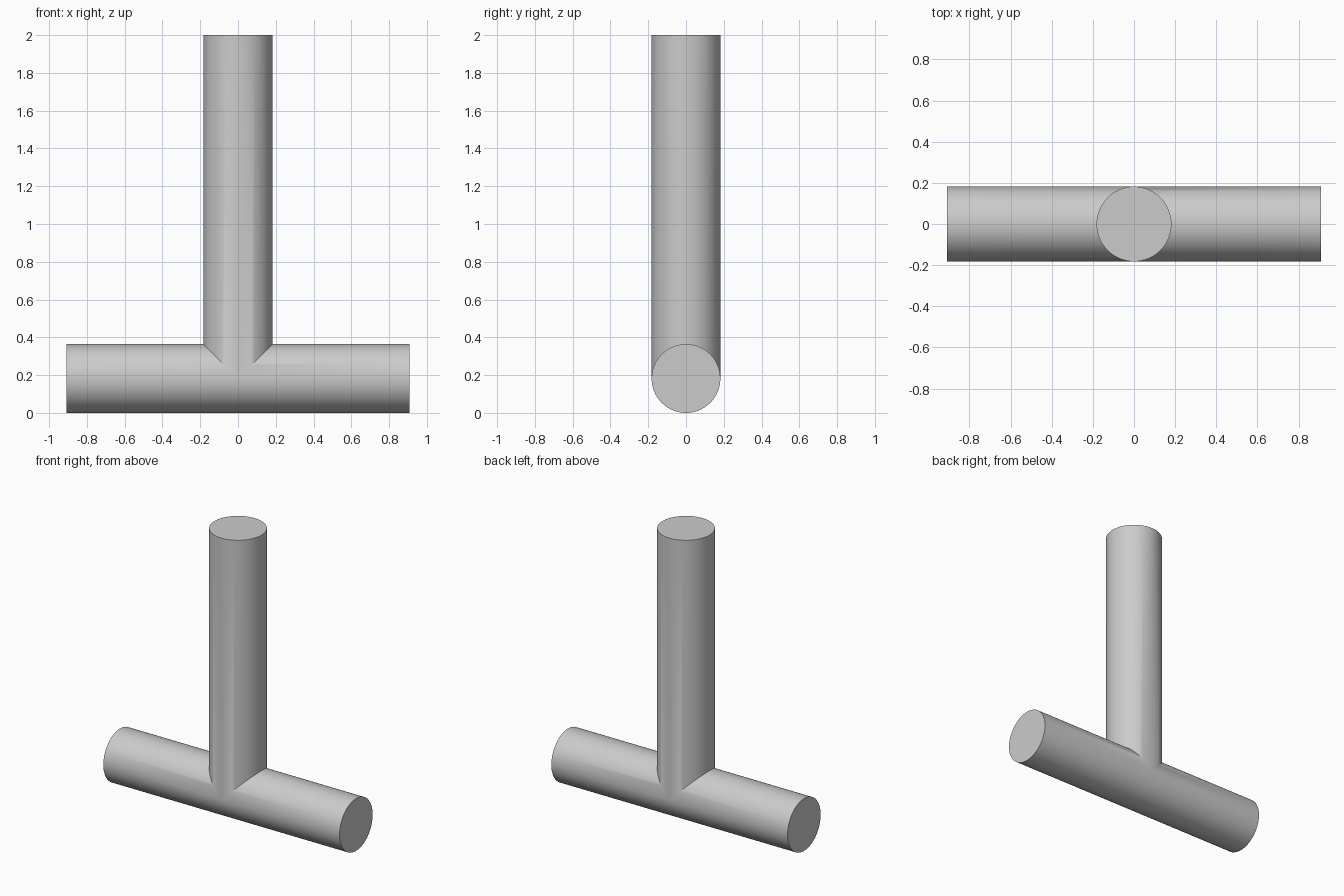
import bpy, bmesh, math

cube = bpy.data.objects.get("Cube")
if cube:
    bpy.data.objects.remove(cube)

RADIUS = 0.182
HALF_LENGTH = 0.908
HEIGHT = 2.0
SIDES = 64

grey = bpy.data.materials.new("light_grey")
grey.use_nodes = True
colour = (0.6, 0.6, 0.6, 1)
grey.diffuse_color = colour
grey.node_tree.nodes["Principled BSDF"].inputs["Base Color"].default_value = colour

bm = bmesh.new()


def add_arm(inner_point, outer_point):
    """Capped tube whose inner end is mitred to meet the other arms."""
    inner, outer = [], []
    for i in range(SIDES):
        a = 2 * math.pi * i / SIDES
        u, v = RADIUS * math.cos(a), RADIUS * math.sin(a)
        inner.append(bm.verts.new(inner_point(u, v)))
        outer.append(bm.verts.new(outer_point(u, v)))
    for i in range(SIDES):
        j = (i + 1) % SIDES
        bm.faces.new((inner[i], inner[j], outer[j], outer[i]))
    bm.faces.new(outer)


# Upright pipe, notched over the crossbar
add_arm(lambda u, v: (u, v, RADIUS + abs(u)),
        lambda u, v: (u, v, HEIGHT))

# Left and right halves of the horizontal pipe
for side in (1, -1):
    add_arm(lambda u, v: (side * max(0, u), v, RADIUS + u),
            lambda u, v: (side * HALF_LENGTH, v, RADIUS + u))

# Weld the three arms into one closed surface
bmesh.ops.remove_doubles(bm, verts=bm.verts, dist=0.0001)
bmesh.ops.recalc_face_normals(bm, faces=bm.faces)

mesh = bpy.data.meshes.new("tee_pipe")
bm.to_mesh(mesh)
bm.free()
mesh.materials.append(grey)
pipe = bpy.data.objects.new("tee_pipe", mesh)
bpy.context.collection.objects.link(pipe)

# Smooth walls with crisp end caps and crotch
bpy.ops.object.select_all(action='DESELECT')
pipe.select_set(True)
bpy.context.view_layer.objects.active = pipe
bpy.ops.object.shade_smooth_by_angle(angle=math.radians(30))
